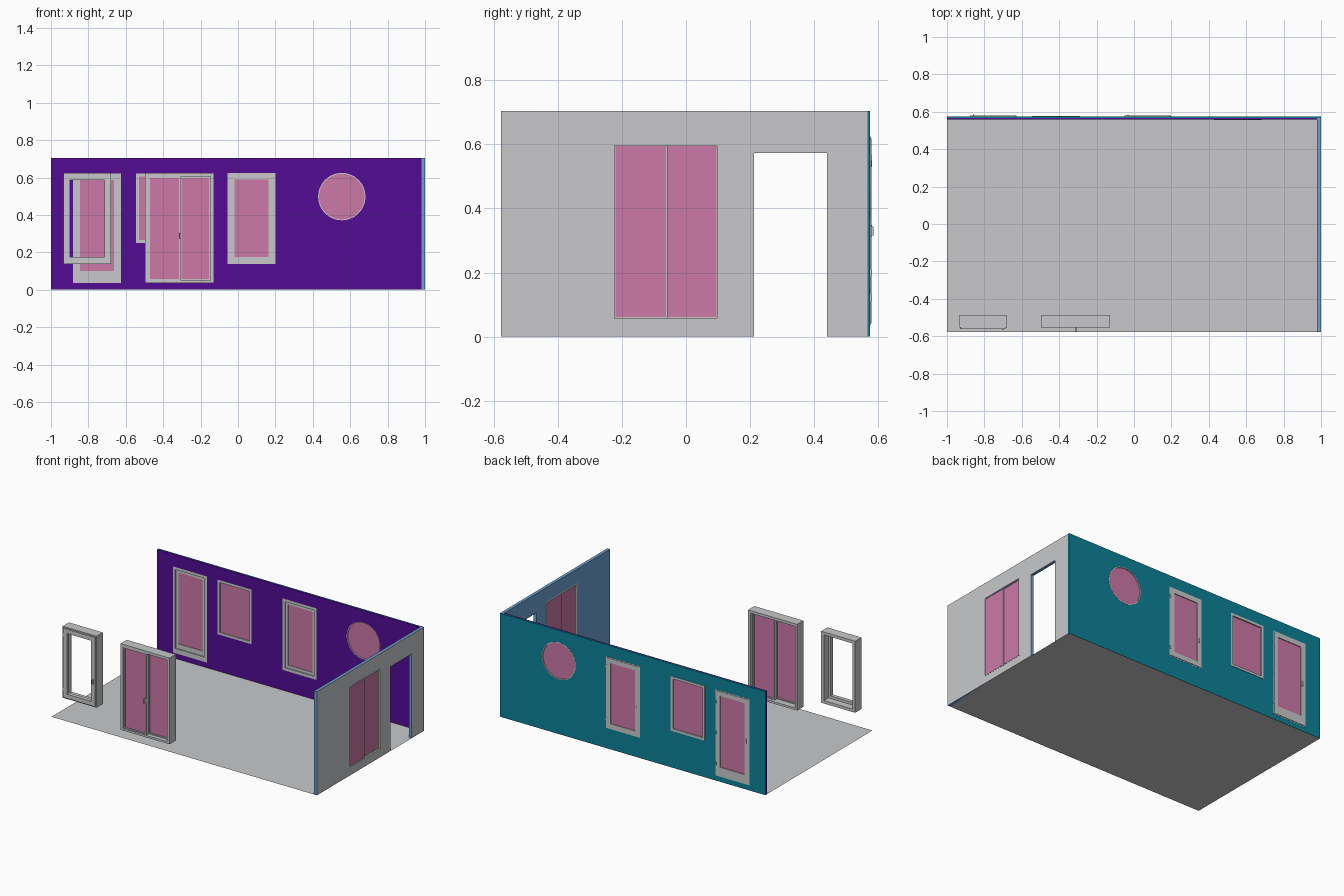
import bpy, bmesh, math

if "Cube" in bpy.data.objects:
    bpy.data.objects.remove(bpy.data.objects["Cube"])


def material(name, rgb):
    """Flat colour from 0-255 display values."""
    m = bpy.data.materials.new(name)
    lin = [((c / 255 + 0.055) / 1.055) ** 2.4 if c > 10 else c / 255 / 12.92 for c in rgb]
    m.diffuse_color = (*lin, 1)
    m.use_nodes = True
    m.node_tree.nodes["Principled BSDF"].inputs["Base Color"].default_value = m.diffuse_color
    return m


GREY = material("light grey", (200, 201, 203))
PURPLE = material("purple", (84, 12, 149))
TEAL = material("teal", (11, 130, 153))
BLUE = material("soft blue", (110, 162, 212))
PINK = material("pink glass", (205, 121, 167))


def rect(u0, u1, v0, v1):
    return [(u0, v0), (u1, v0), (u1, v1), (u0, v1)]


def inset(r, d, bottom=None):
    (u0, v0), (u1, v1) = r[0], r[2]
    return rect(u0 + d, u1 - d, v0 + (d if bottom is None else bottom), v1 - d)


def circle(u, v, r, n=32):
    return [(u + r * math.cos(2 * math.pi * i / n), v + r * math.sin(2 * math.pi * i / n)) for i in range(n)]


def plate(name, loops, a, b, mat, axis="y"):
    """Upright plate: first loop is the outline, the rest are holes; thick from a to b along axis."""
    cu = bpy.data.curves.new(name, "CURVE")
    cu.dimensions, cu.fill_mode, cu.extrude = "2D", "BOTH", (b - a) / 2
    for loop in loops:
        s = cu.splines.new("POLY")
        s.points.add(len(loop) - 1)
        for p, (u, v) in zip(s.points, loop):
            p.co = (u, v, 0, 1)
        s.use_cyclic_u = True
    tmp = bpy.data.objects.new("tmp", cu)
    bpy.context.scene.collection.objects.link(tmp)
    bpy.context.view_layer.update()
    me = bpy.data.meshes.new_from_object(tmp.evaluated_get(bpy.context.evaluated_depsgraph_get()))
    bpy.data.objects.remove(tmp)
    bpy.data.curves.remove(cu)
    c = (a + b) / 2
    for vert in me.vertices:
        u, v, w = vert.co
        vert.co = (u, c - w, v) if axis == "y" else (c + w, u, v)
    bm = bmesh.new()
    bm.from_mesh(me)
    bmesh.ops.remove_doubles(bm, verts=bm.verts, dist=1e-5)
    bmesh.ops.recalc_face_normals(bm, faces=bm.faces)
    for f in bm.faces:
        f.smooth = False
        f.material_index = 0
    bm.to_mesh(me)
    bm.free()
    me.name = name
    me.materials.clear()
    me.materials.append(mat)
    ob = bpy.data.objects.new(name, me)
    bpy.context.scene.collection.objects.link(ob)
    return ob


def handle(name, u, z, y, s):
    """Small back plate with a grip, sticking out in direction s."""
    for part, w, h, d0, d1 in (("plate", 0.005, 0.018, 0, 0.003), ("grip", 0.003, 0.014, 0.002, 0.007)):
        a, b = sorted((y + s * d0, y + s * d1))
        plate(f"{name}_{part}", [rect(u - w, u + w, z - h, z + h)], a, b, GREY)


# floor
me = bpy.data.meshes.new("floor")
me.from_pydata([(-1, -.578, 0), (1, -.578, 0), (1, .574, 0), (-1, .574, 0)], [], [(0, 1, 2, 3)])
me.materials.append(GREY)
bpy.context.scene.collection.objects.link(bpy.data.objects.new("floor", me))

# back wall openings
H = 0.705
door = rect(-.882, -.626, .035, .622)
fixed = rect(-.545, -.289, .25, .622)
casement = rect(-.056, .2, .138, .625)
porthole = circle(.555, .498, .127)
holes = [door, fixed, casement, porthole]

# back wall: purple inner layer, teal outer layer
plate("back_wall_inner", [rect(-1, .978, 0, H)] + holes, .558, .567, PURPLE)
plate("back_wall_outer", [rect(-1, 1, 0, H)] + holes, .567, .575, TEAL)

# opening door and casement window in the back wall
for name, r, low, hinge_z in (("door", door, .065, (.12, .33, .54)), ("casement", casement, .038, (.2, .56))):
    plate(name + "_frame", [r, inset(r, .018, low / 2)], .558, .576, GREY)
    plate(name + "_sash", [inset(r, .006), inset(r, .036, low)], .566, .579, GREY)
    plate(name + "_glass", [inset(r, .034, low - .002)], .570, .573, PINK)
    (u0, _), (u1, _) = r[0], r[2]
    handle(name + "_handle", u0 + .024, .33, .578, 1)
    for i, z in enumerate(hinge_z):
        plate(f"{name}_hinge_{i}", [rect(u1 - .008, u1 - .002, z - .01, z + .01)], .574, .581, GREY)

# fixed window and round window
plate("fixed_window_frame", [fixed, inset(fixed, .016)], .558, .578, GREY)
plate("fixed_window_glass", [inset(fixed, .015)], .565, .569, PINK)
plate("round_window_frame", [porthole, circle(.555, .498, .122)], .557, .576, GREY)
plate("round_window_glass", [circle(.555, .498, .123)], .564, .570, PINK)

# right wall with doorway notch, blue body and grey outer face
slider = rect(-.235, .108, .05, .608)
outline = [(-.578, 0), (.213, 0), (.213, .573), (.441, .573), (.441, 0), (.567, 0), (.567, H), (-.578, H)]
wall = plate("right_wall", [outline, slider], .978, .999, BLUE, "x")
wall.data.materials.append(GREY)
for p in wall.data.polygons:
    if p.normal.x > .9:
        p.material_index = 1
plate("right_wall_corner", [rect(.567, .575, 0, H)], .9985, 1, GREY, "x")

# sliding door in the right wall
plate("side_slider_frame", [slider, inset(slider, .011, .007)], .978, 1.0, GREY, "x")
for i, (u0, u1, x) in enumerate(((-.225, -.058, .989), (-.065, .1, .983))):
    r = rect(u0, u1, .056, .6)
    plate(f"side_slider_sash_{i}", [r, inset(r, .005)], x, x + .006, GREY, "x")
    plate(f"side_slider_glass_{i}", [inset(r, .004)], x + .002, x + .004, PINK, "x")

# free-standing open window near the front edge
win = rect(-.934, -.678, .138, .625)
plate("front_window_frame", [win, inset(win, .02)], -.553, -.486, GREY)
plate("front_window_sash", [inset(win, .008), inset(win, .037)], -.561, -.535, GREY)
handle("front_window_handle", -.702, .312, -.561, -1)
for i, z in enumerate((.2, .57)):
    plate(f"front_window_hinge_{i}", [rect(-.93, -.924, z - .01, z + .01)], -.561, -.553, GREY)

# free-standing sliding door near the front edge
big = rect(-.497, -.128, .036, .623)
plate("front_slider_frame", [big, inset(big, .018, .014)], -.553, -.486, GREY)
for i, (u0, u1, y) in enumerate(((-.481, -.304, -.549), (-.312, -.144, -.527))):
    r = rect(u0, u1, .048, .608)
    plate(f"front_slider_sash_{i}", [r, inset(r, .011, .009)], y, y + .02, GREY)
    plate(f"front_slider_glass_{i}", [inset(r, .01, .008)], y + .008, y + .012, PINK)
handle("front_slider_handle", -.31, .288, -.549, -1)
plate("front_slider_grip", [rect(-.314, -.306, .275, .303)], -.576, -.553, GREY)
